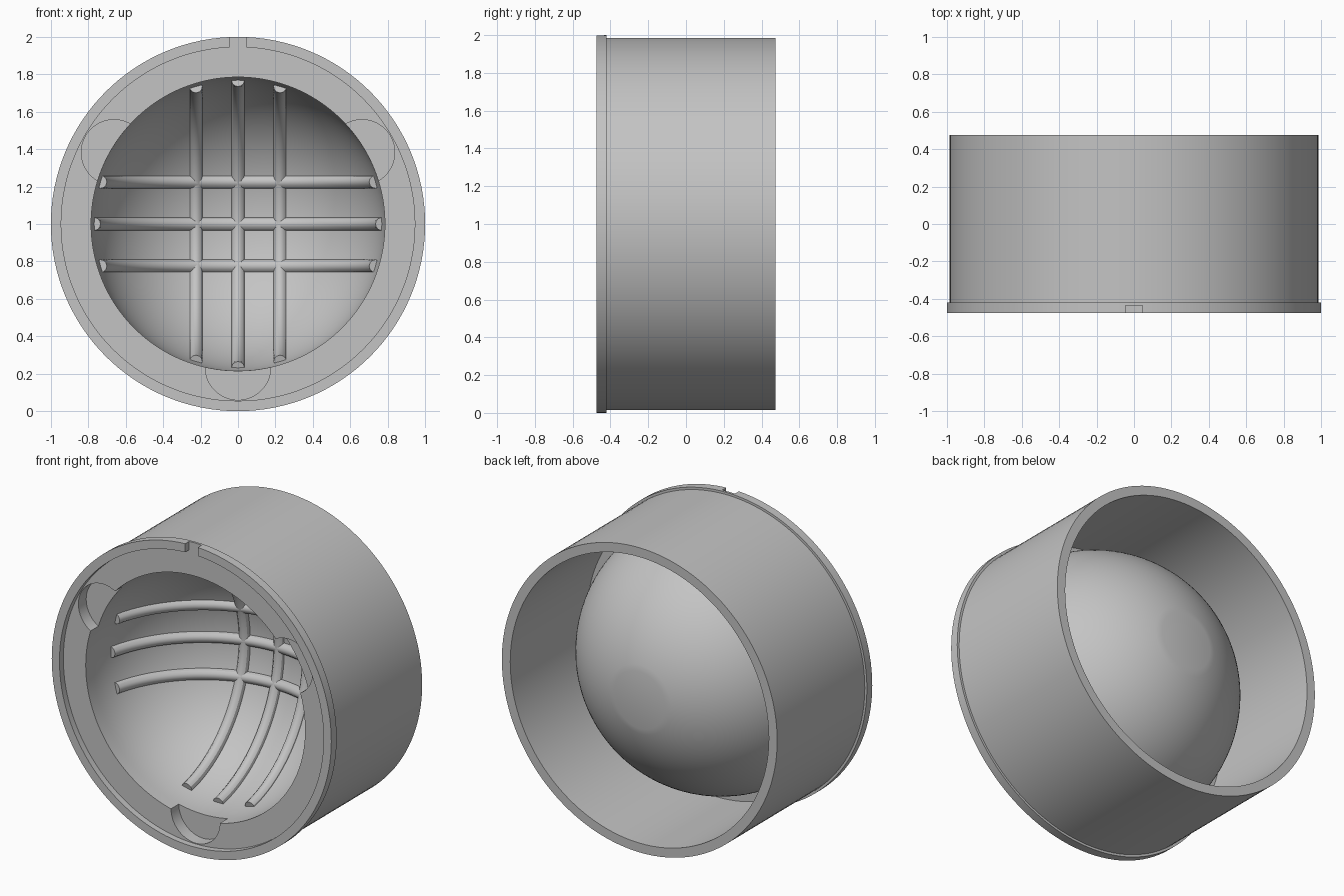
import bpy, bmesh
from math import sin, cos, asin, acos, sqrt, pi, radians
from mathutils import Matrix, Vector

if "Cube" in bpy.data.objects:
    bpy.data.objects.remove(bpy.data.objects["Cube"], do_unlink=True)

grey = bpy.data.materials.new("plain grey")
grey.use_nodes = True
grey.diffuse_color = (0.55, 0.55, 0.55, 1)
grey.node_tree.nodes["Principled BSDF"].inputs["Base Color"].default_value = (0.55, 0.55, 0.55, 1)

FRONT, BACK = -0.475, 0.475
FACE = -0.435            # recessed face inside the rim
PLATE_BACK = -0.31
CENTRE = -0.36           # centre of the bowl along y
R_IN, R_OUT = 0.785, 0.855
SEGMENTS = 128


def add_object(name, bm):
    mesh = bpy.data.meshes.new(name)
    bm.to_mesh(mesh)
    bm.free()
    ob = bpy.data.objects.new(name, mesh)
    bpy.context.collection.objects.link(ob)
    mesh.materials.append(grey)
    return ob


def select(ob):
    bpy.ops.object.select_all(action='DESELECT')
    ob.select_set(True)
    bpy.context.view_layer.objects.active = ob


def smooth(ob):
    select(ob)
    bpy.ops.object.shade_smooth_by_angle(angle=radians(30))


def arc(radius, start, end, steps):
    """Profile points on a circle about the bowl centre; angle 0 is the side."""
    angles = [start + (end - start) * i / steps for i in range(steps + 1)]
    return [(radius * cos(a), CENTRE + radius * sin(a)) for a in angles]


def lathe(name, profile):
    """Turn a closed (radius, y) profile about the y axis through z = 1."""
    bm = bmesh.new()
    verts = [bm.verts.new((r, y, 1)) for r, y in profile]
    edges = [bm.edges.new((v, verts[(i + 1) % len(verts)])) for i, v in enumerate(verts)]
    bmesh.ops.spin(bm, geom=verts + edges, cent=(0, 0, 1), axis=(0, 1, 0),
                   angle=2 * pi, steps=SEGMENTS, use_merge=False)
    bmesh.ops.remove_doubles(bm, verts=bm.verts[:], dist=0.0001)
    # the seam on the axis leaves a line inside the wall
    bmesh.ops.delete(bm, geom=[e for e in bm.edges if not e.link_faces], context='EDGES')
    bmesh.ops.recalc_face_normals(bm, faces=bm.faces[:])
    return add_object(name, bm)


def cut(target, cutter):
    cutter.hide_render = True
    mod = target.modifiers.new("cut", 'BOOLEAN')
    mod.operation = 'DIFFERENCE'
    mod.solver = 'EXACT'
    mod.object = cutter
    select(target)
    bpy.ops.object.modifier_apply(modifier=mod.name)
    bpy.data.objects.remove(cutter, do_unlink=True)


# Housing: rim, outer wall, mounting plate and domed bowl in one turned profile
profile = [(1, FRONT), (1, -0.42), (0.985, -0.42), (0.985, BACK), (0.925, BACK),
           (0.925, PLATE_BACK)]
profile += arc(R_OUT, asin((PLATE_BACK - CENTRE) / R_OUT), asin((BACK - CENTRE) / R_OUT), 28)
profile += [(0, BACK)]
profile += [(0, CENTRE + R_IN)] + arc(R_IN, pi / 2, 0, 36)[1:]
profile += [(R_IN, FACE), (0.945, FACE), (0.945, FRONT)]
housing = lathe("housing", profile)

# Three round finger pockets in the face
for angle in (30, 150, 270):
    a = radians(angle)
    bm = bmesh.new()
    place = (Matrix.Translation((0.765 * cos(a), -0.475, 1 + 0.765 * sin(a)))
             @ Matrix.Rotation(pi / 2, 4, 'X'))
    bmesh.ops.create_cone(bm, cap_ends=True, segments=64, radius1=0.175, radius2=0.175,
                          depth=0.24, matrix=place)
    cut(housing, add_object("pocket_cutter", bm))

# Key notch at the top of the rim
bm = bmesh.new()
bmesh.ops.create_cube(bm, size=1, matrix=Matrix.Translation((0, FACE - 0.05, 2))
                      @ Matrix.Diagonal((0.09, 0.1, 0.12, 1)))
cut(housing, add_object("notch_cutter", bm))
smooth(housing)


# Ribs: round rods following the inside of the bowl in both directions
def rib(name, offset, vertical):
    radius = sqrt(R_IN ** 2 - offset ** 2)
    start = asin(0.16 / radius)
    steps = 48
    curve = bpy.data.curves.new(name, 'CURVE')
    curve.dimensions = '3D'
    curve.bevel_depth = 0.035
    curve.bevel_resolution = 4
    curve.use_fill_caps = True
    spline = curve.splines.new('POLY')
    spline.points.add(steps)
    for i, point in enumerate(spline.points):
        a = start + (pi - 2 * start) * i / steps
        side, y = radius * cos(a), CENTRE + radius * sin(a)
        point.co = (offset, y, 1 + side, 1) if vertical else (side, y, 1 + offset, 1)
    ob = bpy.data.objects.new(name, curve)
    bpy.context.collection.objects.link(ob)
    curve.materials.append(grey)
    select(ob)
    bpy.ops.object.convert(target='MESH')
    smooth(bpy.context.view_layer.objects.active)


for i, offset in enumerate((-0.225, 0, 0.225), 1):
    rib(f"vertical_rib_{i}", offset, True)
    rib(f"horizontal_rib_{i}", offset, False)
